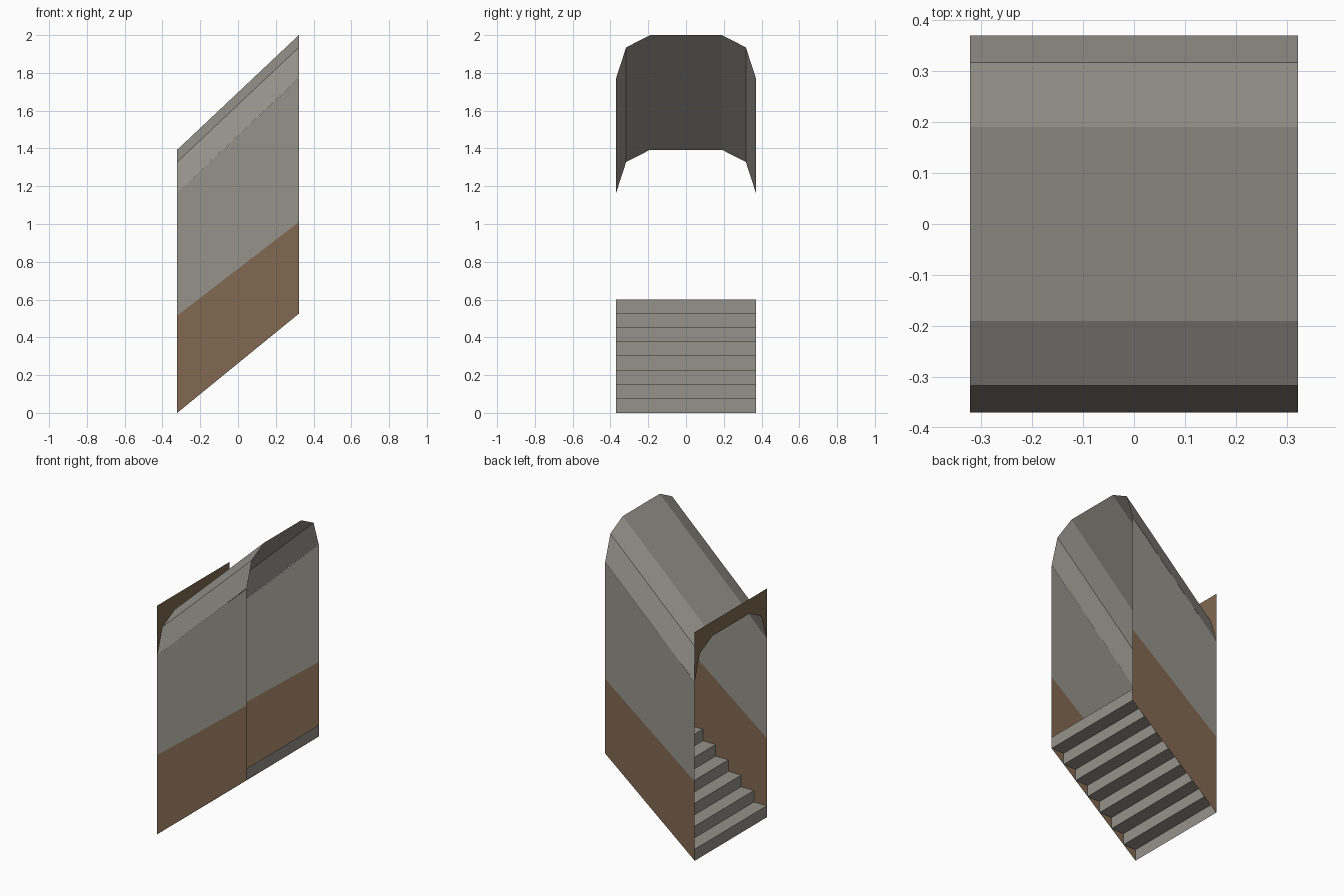
import bpy

if "Cube" in bpy.data.objects:
    bpy.data.objects.remove(bpy.data.objects["Cube"])

X, Y = 0.322, 0.37          # half length, half width
STEPS = 7                   # treads (one more riser than treads)
RISE = 0.6 / (STEPS + 1)


def material(name, rgb):
    m = bpy.data.materials.new(name)
    m.diffuse_color = (*rgb, 1.0)
    m.use_nodes = True
    m.node_tree.nodes["Principled BSDF"].inputs["Base Color"].default_value = m.diffuse_color
    return m


stone = material("grey stone", (0.300, 0.287, 0.255))
earth = material("brown earth", (0.220, 0.140, 0.082))


def sheet(name, verts, faces, mats, indices=None):
    mesh = bpy.data.meshes.new(name)
    mesh.from_pydata(verts, [], faces)
    for m in mats:
        mesh.materials.append(m)
    if indices:
        for poly, i in zip(mesh.polygons, indices):
            poly.material_index = i
    mesh.update()
    obj = bpy.data.objects.new(name, mesh)
    bpy.context.collection.objects.link(obj)
    return obj


def strips(profile, flip=False):
    """Faces between consecutive pairs of vertices."""
    faces = [(2 * i, 2 * i + 1, 2 * i + 3, 2 * i + 2) for i in range(profile - 1)]
    return [f[::-1] for f in faces] if flip else faces


# Side walls: brown dado below a sloping line, grey above
levels = [(0.0, 0.525), (0.515, 1.01), (1.165, 1.77)]   # z at low end, high end
for side, name in ((-1, "front_wall"), (1, "back_wall")):
    verts = [(x, side * Y, z) for low, high in levels for x, z in ((-X, low), (X, high))]
    sheet(name, verts, strips(3, side > 0), [earth, stone], [0, 1])

# Sloping faceted vault
half_arch = [(-Y, 1.165), (-0.317, 1.328), (-0.19, 1.393)]
arch = half_arch + [(-y, z) for y, z in reversed(half_arch)]
verts = [(x, y, z + dz) for y, z in arch for x, dz in ((-X, 0), (X, 0.607))]
sheet("vault_roof", verts, strips(len(arch)), [stone])

# Stairs: zigzag of risers and treads climbing towards +x
zigzag = []
for i in range(STEPS + 1):
    x = -X + 2 * X * i / STEPS
    zigzag += [(x, i * RISE), (x, (i + 1) * RISE)]
verts = [(x, y, z) for x, z in zigzag for y in (Y, -Y)]
sheet("stairs", verts, strips(len(zigzag)), [stone])

# Brown panel around the arch at the low end
TOP = 1.487
verts = [(-X, y, z) for ya, za in arch for y, z in ((ya, za), (ya, TOP))]
# the end strips start at the wall edge, so the panel fills above the arch
sheet("entrance_panel", verts, strips(len(arch)), [earth])
